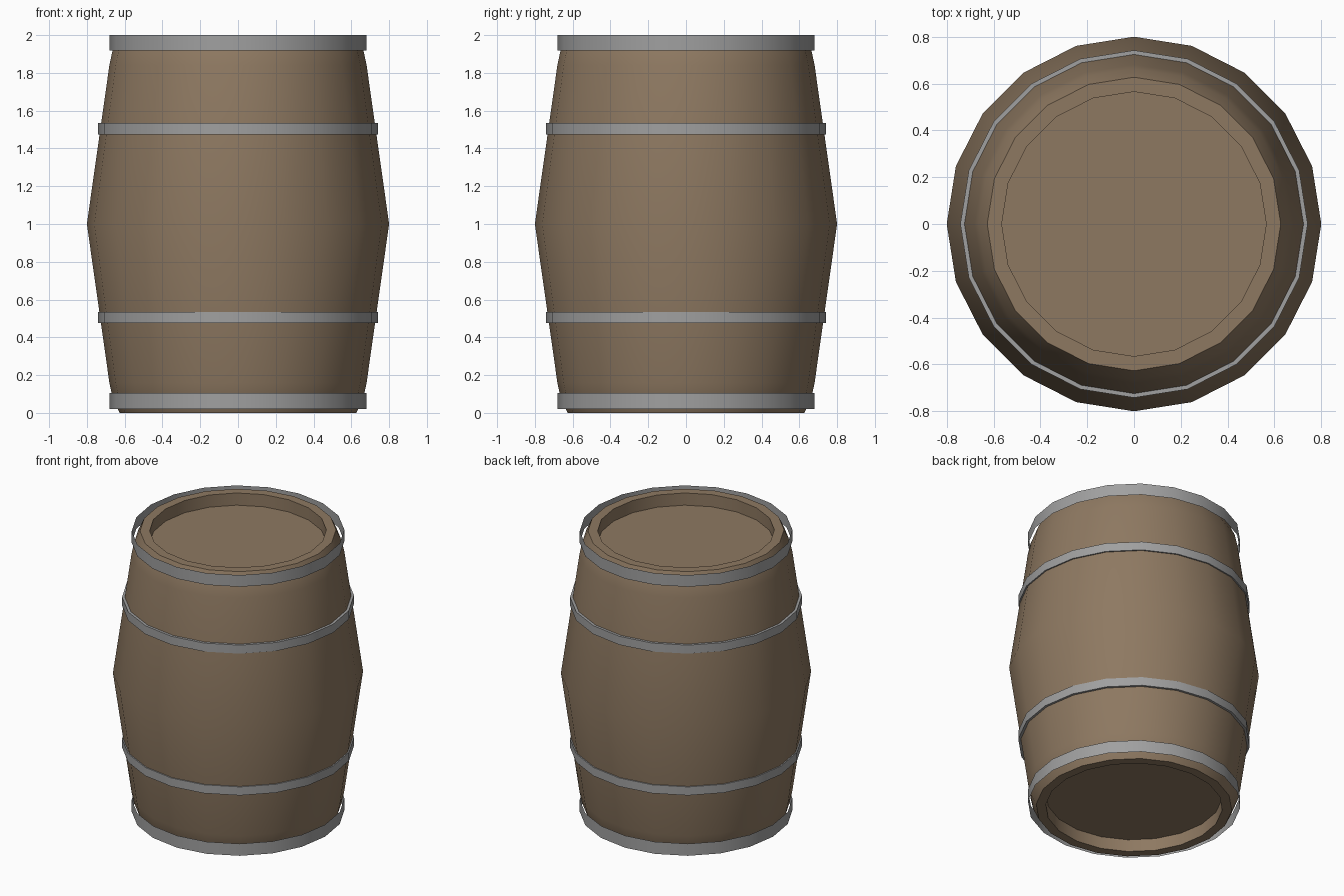
import bpy, bmesh, math

if "Cube" in bpy.data.objects:
    bpy.data.objects.remove(bpy.data.objects["Cube"])

SIDES = 20


def material(name, color):
    m = bpy.data.materials.new(name)
    m.diffuse_color = color
    m.use_nodes = True
    m.node_tree.nodes["Principled BSDF"].inputs["Base Color"].default_value = m.diffuse_color
    return m


def lathe(name, profile, mat, closed=False, caps=False):
    """Spin an (r, z) profile around z, listed so faces point outward."""
    bm = bmesh.new()
    rings = []
    for r, z in profile:
        rings.append([bm.verts.new((r * math.cos(2 * math.pi * i / SIDES),
                                    r * math.sin(2 * math.pi * i / SIDES), z))
                      for i in range(SIDES)])
    pairs = list(zip(rings, rings[1:]))
    if closed:
        pairs.append((rings[-1], rings[0]))
    for a, b in pairs:
        for i in range(SIDES):
            j = (i + 1) % SIDES
            bm.faces.new((a[i], a[j], b[j], b[i]))
    if caps:
        bm.faces.new(rings[0][::-1])
        bm.faces.new(rings[-1])
    mesh = bpy.data.meshes.new(name)
    bm.to_mesh(mesh)
    bm.free()
    ob = bpy.data.objects.new(name, mesh)
    bpy.context.collection.objects.link(ob)
    mesh.materials.append(mat)
    bpy.ops.object.select_all(action='DESELECT')
    ob.select_set(True)
    bpy.context.view_layer.objects.active = ob
    bpy.ops.object.shade_smooth_by_angle(angle=math.radians(30))
    return ob


wood = material("wood", (0.27, 0.19, 0.12, 1))
iron = material("iron", (0.35, 0.35, 0.35, 1))

# Wooden body: recessed head, rim, rounded chime and bulge, mirrored about z = 1
upper = [(0.8, 1.0), (0.681, 1.84), (0.664, 1.92), (0.627, 2.0),
         (0.565, 2.0), (0.565, 1.914)]
lower = [(r, 2 - z) for r, z in reversed(upper[1:])]
lathe("barrel_body", lower + upper, wood, caps=True)

# Thin end hoops
for name, z0, z1 in (("bottom_hoop", 0.02, 0.105), ("top_hoop", 1.918, 2.0)):
    lathe(name, [(0.68, z0), (0.68, z1)], iron)

# Solid middle hoops
for name, z in (("lower_middle_hoop", 0.505), ("upper_middle_hoop", 1.505)):
    lathe(name, [(0.724, z - 0.03), (0.742, z - 0.03),
                 (0.742, z + 0.03), (0.724, z + 0.03)], iron, closed=True)
